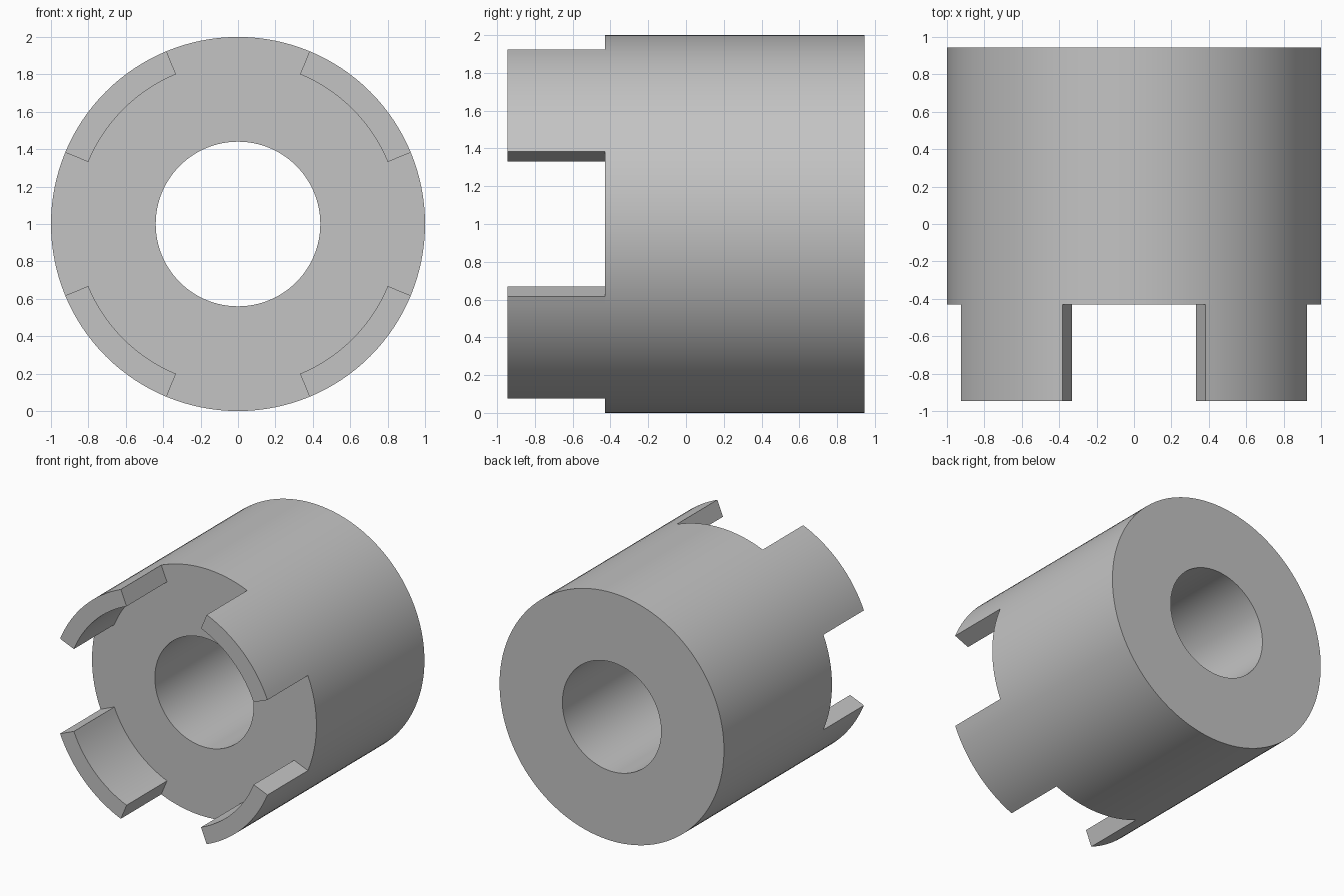
import bpy, bmesh, math
from mathutils import Vector

cube = bpy.data.objects.get("Cube")
if cube:
    bpy.data.objects.remove(cube, do_unlink=True)

SEGMENTS = 128
RADII = (0.44, 0.867, 1.0)          # bore, tab inside, outside
BACK, SHOULDER, FRONT = 0.945, -0.43, -0.945
CENTRE_Z = 1.0

grey = bpy.data.materials.new("plain grey")
grey.use_nodes = True
colour = (0.55, 0.55, 0.55, 1)
grey.diffuse_color = colour
grey.node_tree.nodes["Principled BSDF"].inputs["Base Color"].default_value = colour


def extrude(bm, faces, distance):
    """Push faces along y and return the moved faces."""
    geom = bmesh.ops.extrude_face_region(bm, geom=faces)["geom"]
    verts = [g for g in geom if isinstance(g, bmesh.types.BMVert)]
    bmesh.ops.translate(bm, verts=verts, vec=Vector((0, distance, 0)))
    return [g for g in geom if isinstance(g, bmesh.types.BMFace)]


bm = bmesh.new()

# Flat back face made of concentric rings
rings = []
for r in RADII:
    ring = []
    for i in range(SEGMENTS):
        a = math.tau * i / SEGMENTS
        ring.append(bm.verts.new((r * math.cos(a), BACK, CENTRE_Z + r * math.sin(a))))
    rings.append(ring)
for inner, outer in zip(rings, rings[1:]):
    for i in range(SEGMENTS):
        j = (i + 1) % SEGMENTS
        bm.faces.new((inner[i], inner[j], outer[j], outer[i]))

# Thick sleeve
front_faces = extrude(bm, bm.faces[:], SHOULDER - BACK)


# Four tabs rise from the outer ring, centred on the diagonals
def in_tab(face):
    c = face.calc_center_median()
    angle = math.degrees(math.atan2(c.z - CENTRE_Z, c.x)) % 90
    return math.hypot(c.x, c.z - CENTRE_Z) > RADII[1] and 22.5 < angle < 67.5


extrude(bm, [f for f in front_faces if in_tab(f)], FRONT - SHOULDER)

bmesh.ops.recalc_face_normals(bm, faces=bm.faces[:])
mesh = bpy.data.meshes.new("slotted_sleeve")
bm.to_mesh(mesh)
bm.free()
mesh.materials.append(grey)
sleeve = bpy.data.objects.new("slotted_sleeve", mesh)
bpy.context.collection.objects.link(sleeve)

# Smooth walls with crisp rims
bpy.context.view_layer.objects.active = sleeve
sleeve.select_set(True)
bpy.ops.object.shade_smooth_by_angle(angle=math.radians(30))
